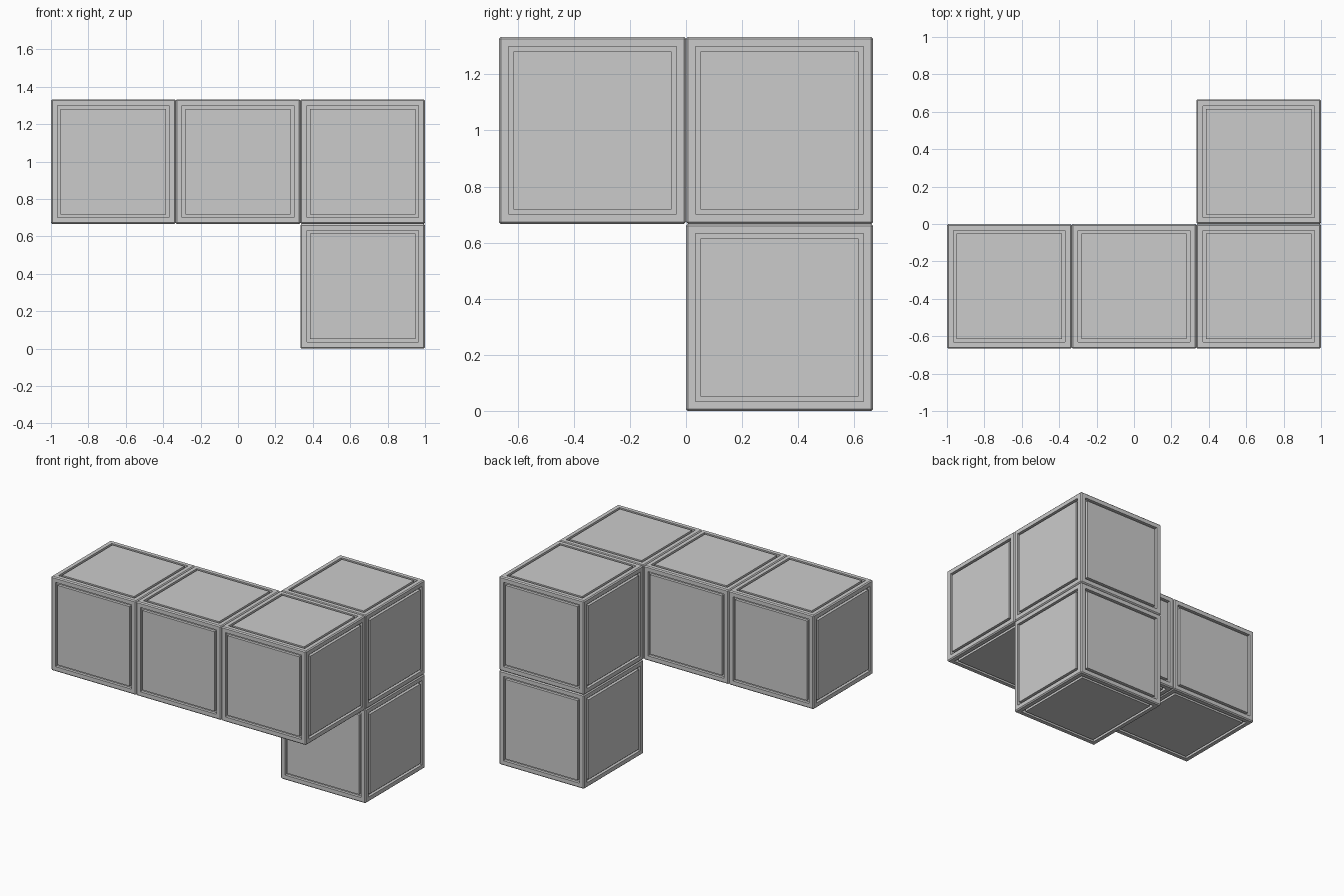
import bpy, bmesh

if "Cube" in bpy.data.objects:
    bpy.data.objects.remove(bpy.data.objects["Cube"])

S = 2 / 3          # cube pitch and size
BEVEL = 0.007
INSET, GROOVE, DEPTH = 0.046, 0.024, 0.02


def panel_cube(name, centre):
    bm = bmesh.new()
    bmesh.ops.create_cube(bm, size=S)
    # softened outer edges
    bmesh.ops.bevel(bm, geom=bm.edges[:], offset=BEVEL, segments=1,
                    affect='EDGES', profile=0.5)
    # square groove framing a flush panel on every side
    for f in [f for f in bm.faces if f.calc_area() > 0.2]:
        n = f.normal.copy()
        bmesh.ops.inset_individual(bm, faces=[f], thickness=INSET - BEVEL)
        bmesh.ops.inset_individual(bm, faces=[f], thickness=0.0)
        bmesh.ops.translate(bm, verts=f.verts[:], vec=-n * DEPTH)
        bmesh.ops.inset_individual(bm, faces=[f], thickness=GROOVE)
        bmesh.ops.inset_individual(bm, faces=[f], thickness=0.0)
        bmesh.ops.translate(bm, verts=f.verts[:], vec=n * DEPTH)
    mesh = bpy.data.meshes.new(name)
    bm.to_mesh(mesh)
    bm.free()
    ob = bpy.data.objects.new(name, mesh)
    ob.location = centre
    bpy.context.collection.objects.link(ob)


# row of three, one behind the right end, one below that
cells = {
    "row_cube_left": (-1, -0.5, 1.5),
    "row_cube_middle": (0, -0.5, 1.5),
    "row_cube_right": (1, -0.5, 1.5),
    "back_cube": (1, 0.5, 1.5),
    "lower_cube": (1, 0.5, 0.5),
}
for name, cell in cells.items():
    panel_cube(name, [c * S for c in cell])
